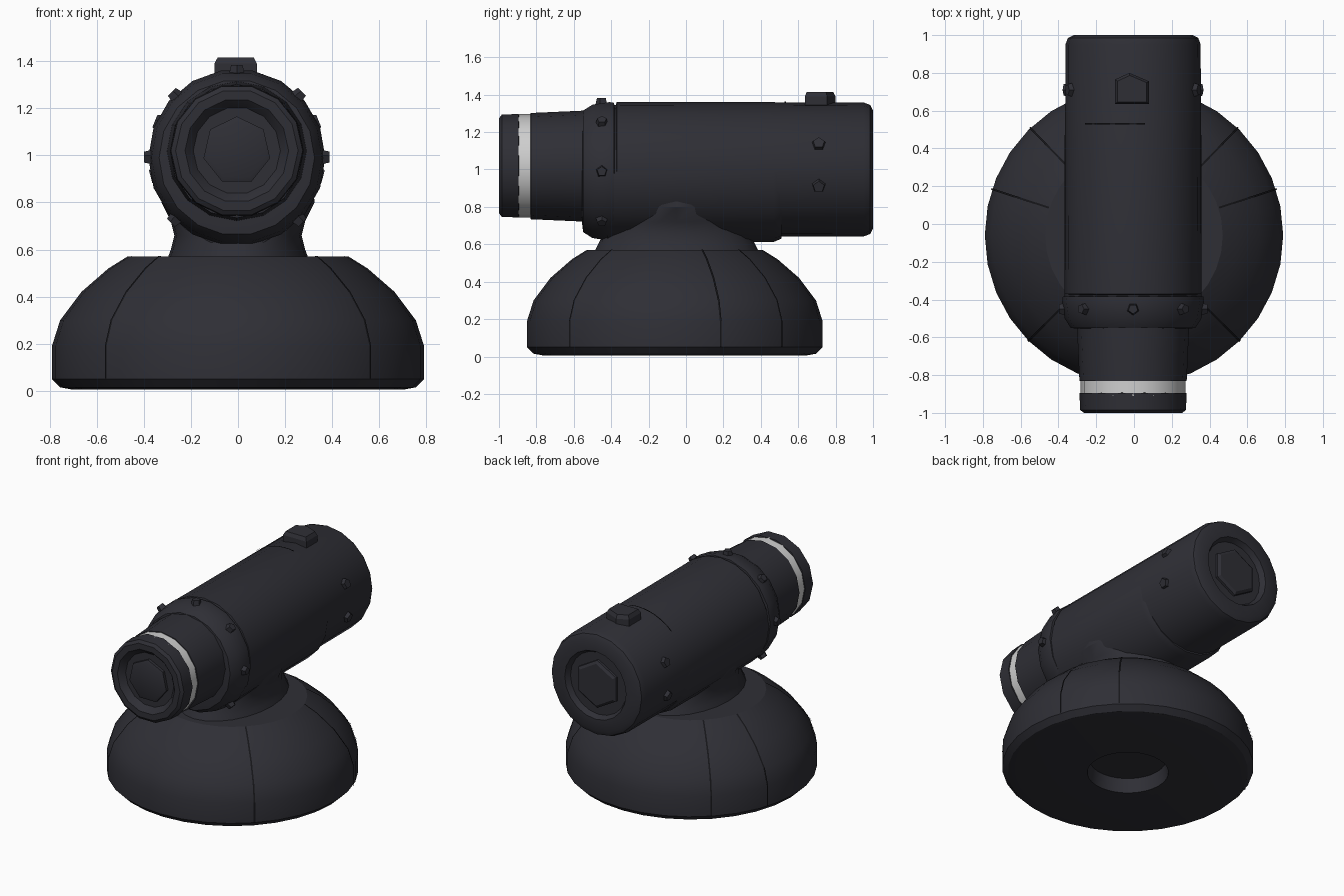
import bpy, bmesh
from math import sin, cos, pi, radians
from mathutils import Vector, Matrix

cube = bpy.data.objects.get("Cube")
if cube:
    bpy.data.objects.remove(cube, do_unlink=True)


def material(name, color, rough):
    m = bpy.data.materials.new(name)
    m.use_nodes = True
    m.diffuse_color = (*color, 1)
    bsdf = m.node_tree.nodes["Principled BSDF"]
    bsdf.inputs["Base Color"].default_value = (*color, 1)
    bsdf.inputs["Roughness"].default_value = rough
    return m


BODY = material("charcoal", (0.028, 0.028, 0.036), 0.6)
SEAM = material("seam black", (0.008, 0.008, 0.01), 0.8)
BAND = material("pale grey", (0.62, 0.62, 0.62), 0.5)
AXIS_X = -0.005


def finish(name, bm, mat, smooth=True):
    bmesh.ops.recalc_face_normals(bm, faces=bm.faces[:])
    mesh = bpy.data.meshes.new(name)
    bm.to_mesh(mesh)
    bm.free()
    mesh.materials.append(mat)
    ob = bpy.data.objects.new(name, mesh)
    bpy.context.collection.objects.link(ob)
    if smooth:
        bpy.ops.object.select_all(action='DESELECT')
        ob.select_set(True)
        bpy.context.view_layer.objects.active = ob
        bpy.ops.object.shade_smooth_by_angle(angle=radians(28))
    return ob


def loft(name, rings, mat, smooth=True):
    """Skin a list of point rings and cap both ends."""
    bm = bmesh.new()
    loops = [[bm.verts.new(p) for p in ring] for ring in rings]
    n = len(loops[0])
    for a, b in zip(loops, loops[1:]):
        for i in range(n):
            j = (i + 1) % n
            bm.faces.new((a[i], a[j], b[j], b[i]))
    bm.faces.new(loops[0])
    bm.faces.new(loops[-1])
    return finish(name, bm, mat, smooth)


def ellipse(rx, ry, n, phase=0.0):
    return [(rx * cos(phase + 2 * pi * i / n), ry * sin(phase + 2 * pi * i / n))
            for i in range(n)]


def barrel(name, profile, cz, n, mat=BODY, phase=0.0):
    """Turned part along y; profile is (y, radius)."""
    return loft(name, [[(AXIS_X + u, y, cz + v) for u, v in ellipse(r, r, n, phase)]
                       for y, r in profile], mat)


def stand(name, profile, cy, n):
    """Upright part; profile is (z, x radius, y radius)."""
    return loft(name, [[(u, cy + v, z) for u, v in ellipse(rx, ry, n)]
                       for z, rx, ry in profile], BODY)


def strip(name, points, side):
    """Thin seam plate along a path."""
    bm = bmesh.new()
    side = Vector(side)
    rows = [(bm.verts.new(Vector(p) - side), bm.verts.new(Vector(p) + side)) for p in points]
    for a, b in zip(rows, rows[1:]):
        bm.faces.new((a[0], a[1], b[1], b[0]))
    finish(name, bm, SEAM, False)


def bolt(name, y, angle, radius, cz, size):
    """Small five-sided stud pointing away from the barrel axis."""
    out = Vector((cos(angle), 0, sin(angle)))
    turn = out.to_track_quat('Z', 'Y').to_matrix().to_4x4()
    bm = bmesh.new()
    bmesh.ops.create_cone(bm, cap_ends=True, segments=5, radius1=size, radius2=size * 0.7,
                          depth=0.05, matrix=Matrix.Translation(
                              Vector((AXIS_X, y, cz)) + out * radius) @ turn)
    finish(name, bm, BODY, False)


# Domed base with a round recess underneath
BASE_Y = -0.06
dome = [(0.05, 0.79), (0.19, 0.79), (0.30, 0.755), (0.42, 0.665), (0.52, 0.55), (0.57, 0.47)]
under = [(0.10, 0.24), (0.005, 0.255), (0.005, 0.70), (0.015, 0.755)]
stand("base", [(z, r, r) for z, r in under + dome], BASE_Y, 32)

# Panel seams on the dome
for deg in (-135, -45, 18, 46, 134, 162):
    a = radians(deg)
    pts = [((r + 0.004) * cos(a), BASE_Y + (r + 0.004) * sin(a), z + 0.002) for z, r in dome]
    strip("base_seam", pts, (-0.005 * sin(a), 0.005 * cos(a), 0))

# Neck flaring into the barrel
stand("neck", [(0.56, 0.30, 0.44), (0.60, 0.285, 0.42), (0.66, 0.27, 0.39),
               (0.72, 0.285, 0.36), (0.80, 0.325, 0.31), (0.86, 0.32, 0.28)], -0.05, 24)

# Main barrel with a recessed hexagonal plug at the back
barrel("main_barrel", [(-0.40, 0.345), (-0.375, 0.345), (-0.37, 0.362), (0.95, 0.358),
                       (0.985, 0.345), (1.0, 0.315), (1.0, 0.235), (0.965, 0.215)], 1.0, 20)
barrel("rear_plug", [(0.93, 0.17), (0.98, 0.165), (0.992, 0.145)], 1.0, 6, phase=pi / 6)
barrel("under_sleeve", [(-0.42, 0.362), (0.47, 0.362), (0.51, 0.345)], 0.975, 20)

# Front collar, tube, band and cap
barrel("collar", [(-0.555, 0.29), (-0.55, 0.33), (-0.50, 0.362), (-0.41, 0.376),
                  (-0.385, 0.372), (-0.38, 0.34)], 0.99, 18)
barrel("front_tube", [(-0.835, 0.26), (-0.83, 0.284), (-0.56, 0.296), (-0.53, 0.296)], 1.018, 16)
barrel("front_band", [(-0.91, 0.277), (-0.82, 0.277)], 1.02, 16, BAND)
barrel("front_cap", [(-0.96, 0.185), (-0.985, 0.205), (-1.0, 0.22), (-1.0, 0.26),
                     (-0.985, 0.28), (-0.895, 0.284), (-0.89, 0.25)], 1.02, 14)
barrel("front_plug", [(-0.988, 0.125), (-0.98, 0.145), (-0.94, 0.145)], 1.02, 7, phase=pi / 2)

# Studs around the collar and on the barrel sides
for i in range(8):
    if i != 6:
        bolt("collar_stud", -0.45, i * pi / 4, 0.368, 0.99, 0.037)
for z in (0.91, 1.14):
    for side in (-1, 1):
        a = (z - 1.0) / 0.36
        bolt("side_stud", 0.71, a if side > 0 else pi - a, 0.352, 1.0, 0.045)

# Five-sided button on top, and the short seam in front of it
button = [(-0.10, 0.635), (0.08, 0.635), (0.08, 0.755), (-0.025, 0.80), (-0.10, 0.765)]
mid = Vector((-0.01, 0.71))
loft("top_button", [[(*(mid + (Vector(p) - mid) * s), z) for p in button]
                    for z, s in ((1.30, 1), (1.39, 1), (1.415, 0.85))], BODY, False)
arc = [radians(80 + 6 * i) for i in range(10)]
strip("top_seam", [(AXIS_X + 0.365 * cos(a), 0.53, 1.0 + 0.365 * sin(a)) for a in arc],
      (0, 0.004, 0))
